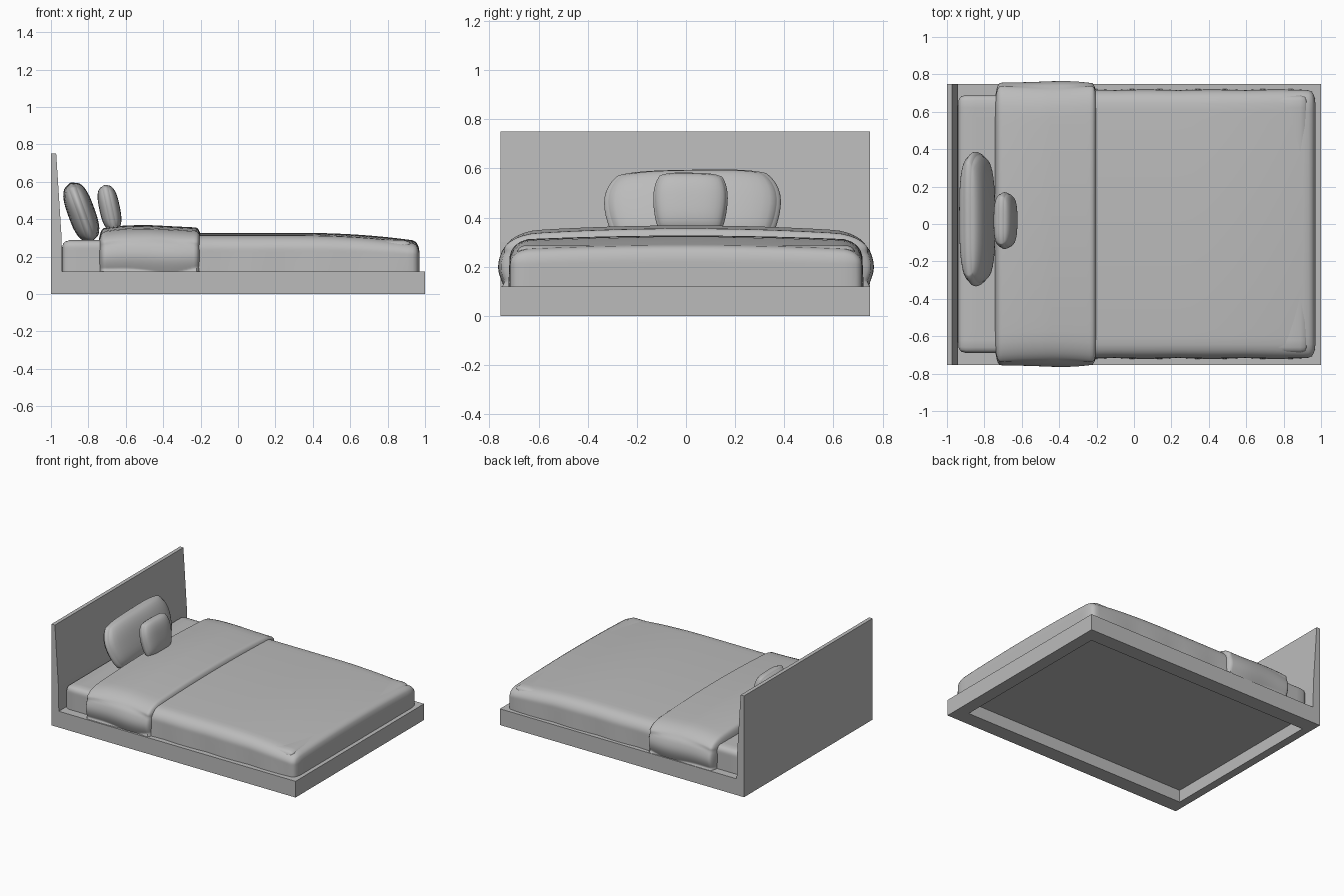
import bpy, bmesh, math
from mathutils import Vector, Matrix

cube = bpy.data.objects.get("Cube")
if cube:
    bpy.data.objects.remove(cube)

grey = bpy.data.materials.new("plain_grey")
grey.use_nodes = True
colour = (0.5, 0.5, 0.5, 1)
grey.diffuse_color = colour
grey.node_tree.nodes["Principled BSDF"].inputs["Base Color"].default_value = colour


def make(name, bm, smooth=None):
    bmesh.ops.recalc_face_normals(bm, faces=bm.faces)
    mesh = bpy.data.meshes.new(name)
    bm.to_mesh(mesh)
    bm.free()
    mesh.materials.append(grey)
    ob = bpy.data.objects.new(name, mesh)
    bpy.context.collection.objects.link(ob)
    if smooth:
        bpy.ops.object.select_all(action='DESELECT')
        ob.select_set(True)
        bpy.context.view_layer.objects.active = ob
        bpy.ops.object.shade_smooth_by_angle(angle=math.radians(smooth))
    return ob


def grid_cube(cuts):
    bm = bmesh.new()
    bmesh.ops.create_cube(bm, size=2)
    bmesh.ops.subdivide_edges(bm, edges=bm.edges[:], cuts=cuts, use_grid_fill=True)
    return bm


def soft_block(name, low, high, radius, deform, cuts=27):
    """Box with a flat base, rounded upper edges and a cloth-like deformation."""
    low, high = Vector(low), Vector(high)
    mid, half = (low + high) / 2, (high - low) / 2
    bm = grid_cube(cuts)
    for v in bm.verts:
        p = Vector([math.sin(c * math.pi / 2) * h for c, h in zip(v.co, half)])
        core = Vector([max(r - h, min(h - r, c)) for c, h, r in zip(p, half, radius)])
        if p.z < 0:
            core.z = p.z
        d = Vector([(a - b) / r for a, b, r in zip(p, core, radius)])
        if d.length > 1e-6:
            d.normalize()
        p = core + Vector([a * r for a, r in zip(d, radius)]) + mid
        rise = (p.z - low.z) / (high.z - low.z)
        v.co = deform(p, rise)
    return make(name, bm, 50)


def pillow(name, centre, width, height, thick, lean, turn):
    """Plump cushion: square outline, thickness swelling toward the middle."""
    bm = grid_cube(15)
    for v in bm.verts:
        x, y, z = [math.sin(c * math.pi / 2) for c in v.co]
        swell = 0.3 + 0.7 * ((1 - abs(y) ** 3) * (1 - abs(z) ** 3)) ** 0.5
        ny = y * math.sqrt(1 - 0.22 * z ** 4) * (1 - 0.05 * x * x)
        nz = z * math.sqrt(1 - 0.22 * y ** 4) * (1 - 0.05 * x * x)
        ny *= 1 + 0.03 * math.sin(3 * z + 1)
        v.co = (x * swell * thick / 2, ny * width / 2, nz * height / 2)
    bmesh.ops.smooth_vert(bm, verts=bm.verts[:], factor=0.5,
                          use_axis_x=True, use_axis_y=True, use_axis_z=True)
    turn_m = Matrix.Rotation(math.radians(turn), 4, 'X')
    lean_m = Matrix.Rotation(math.radians(-lean), 4, 'Y')
    bm.transform(Matrix.Translation(centre) @ lean_m @ turn_m)
    return make(name, bm, 80)


# Bed base, hollow underneath
bm = bmesh.new()
bmesh.ops.create_cube(bm, size=1)
for v in bm.verts:
    v.co = (v.co.x * 2, v.co.y * 1.504 - 0.003, (v.co.z + 0.5) * 0.12)
under = min(bm.faces, key=lambda f: f.calc_center_median().z)
bmesh.ops.inset_region(bm, faces=[under], thickness=0.13)
for v in under.verts:
    if v.co.x < 0:
        v.co.x = -0.94
    v.co.y *= 0.97
ceiling = bmesh.ops.extrude_face_region(bm, geom=[under])["geom"]
for v in ceiling:
    if isinstance(v, bmesh.types.BMVert):
        v.co.z = 0.09
bm.faces.remove(under)
make("bed_base", bm)

# Headboard, tapering toward the top
bm = bmesh.new()
profile = [(-1, 0.12), (-0.94, 0.12), (-0.943, 0.3), (-0.972, 0.75), (-1, 0.75)]
face = bm.faces.new([bm.verts.new((x, -0.755, z)) for x, z in profile])
side = bmesh.ops.extrude_face_region(bm, geom=[face])["geom"]
bmesh.ops.translate(bm, vec=(0, 1.504, 0),
                    verts=[g for g in side if isinstance(g, bmesh.types.BMVert)])
make("headboard", bm)

# Mattress
soft_block("mattress", (-0.94, -0.69, 0.12), (0.93, 0.69, 0.288), (0.04, 0.04, 0.04),
           lambda p, rise: p, 20)


# Duvet, sinking toward the foot with wavy side hems
def duvet_shape(p, rise):
    hem = 0.008 * math.sin(9 * p.x + 1) * (1 - rise)
    p.y += math.copysign(hem, p.y) if abs(p.y) > 0.6 else 0
    foot = max(0, (p.x - 0.3) / 0.67)
    p.z -= rise * (0.045 * foot ** 2.2 + 0.035 * p.y ** 2)
    return p


soft_block("duvet", (-0.35, -0.715, 0.12), (0.97, 0.715, 0.327), (0.035, 0.08, 0.08), duvet_shape)


# Folded blanket, bulging at the sides
def fold_shape(p, rise):
    along = (p.x + 0.47) / 0.275
    bulge = 0.025 * math.sin(math.pi * min(1, rise * 1.3)) - 0.012 * along ** 2
    if abs(p.y) > 0.55:
        p.y += math.copysign(bulge + 0.005 * math.sin(14 * p.x) * (1 - rise), p.y)
    p.z -= rise * (0.014 * max(0, along) + 0.022 * max(0, -along) ** 3 + 0.05 * p.y ** 2)
    return p


soft_block("folded_blanket", (-0.745, -0.738, 0.12), (-0.195, 0.738, 0.368),
           (0.03, 0.14, 0.09), fold_shape)

# Pillows leaning on the headboard
pillow("large_pillow", (-0.838, 0.027, 0.438), 0.7, 0.33, 0.145, 20, 1)
pillow("small_pillow", (-0.687, 0.018, 0.46), 0.295, 0.25, 0.11, 12, -1)
